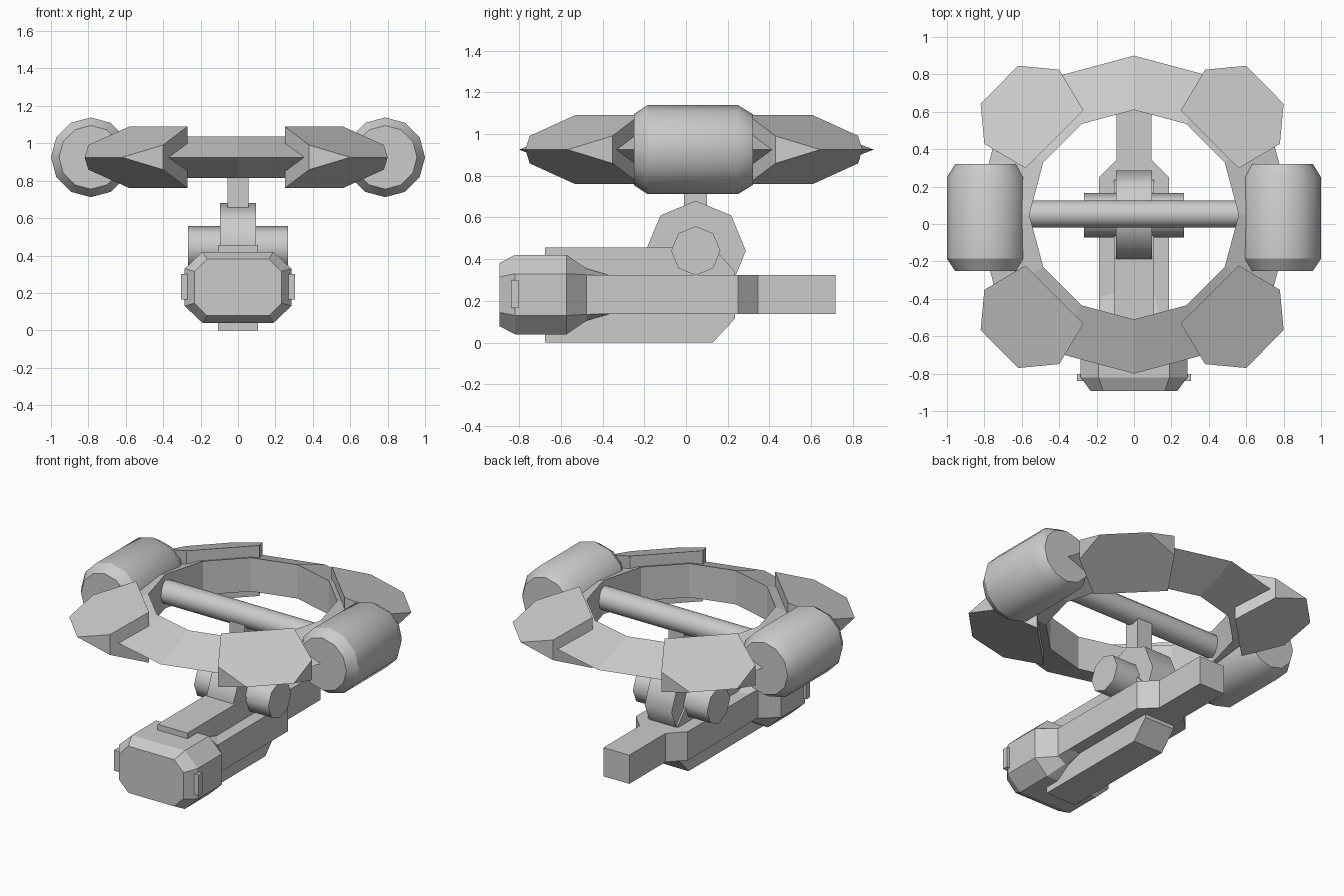
import bpy, bmesh, math
from mathutils import Vector, Matrix

if "Cube" in bpy.data.objects:
    bpy.data.objects.remove(bpy.data.objects["Cube"])

grey = bpy.data.materials.new("light grey")
grey.diffuse_color = (0.6, 0.6, 0.6, 1)
grey.use_nodes = True
grey.node_tree.nodes["Principled BSDF"].inputs["Base Color"].default_value = grey.diffuse_color
MID = 0.925          # height of the ring's sharp rim
CY = 0.05            # ring centre in y


def finish(name, bm, smooth=None):
    bmesh.ops.remove_doubles(bm, verts=bm.verts, dist=0.0005)
    bmesh.ops.recalc_face_normals(bm, faces=bm.faces)
    me = bpy.data.meshes.new(name)
    bm.to_mesh(me)
    bm.free()
    me.materials.append(grey)
    ob = bpy.data.objects.new(name, me)
    bpy.context.collection.objects.link(ob)
    if smooth:
        bpy.ops.object.select_all(action='DESELECT')
        ob.select_set(True)
        bpy.context.view_layer.objects.active = ob
        bpy.ops.object.shade_smooth_by_angle(angle=math.radians(smooth))
    return ob


def loft(name, rings, smooth=None):
    """Skin a list of equal-length point rings and cap both ends."""
    bm = bmesh.new()
    rows = [[bm.verts.new(p) for p in r] for r in rings]
    n = len(rows[0])
    for a, b in zip(rows, rows[1:]):
        for i in range(n):
            j = (i + 1) % n
            bm.faces.new((a[i], a[j], b[j], b[i]))
    bm.faces.new(rows[0])
    bm.faces.new(rows[-1])
    return finish(name, bm, smooth)


def box(name, x0, x1, y0, y1, z0, z1):
    return loft(name, [[(x0, y, z0), (x1, y, z0), (x1, y, z1), (x0, y, z1)] for y in (y0, y1)])


def drum(name, axis, centre, sides, stations, smooth):
    """Polygonal cylinder; stations are (offset along the axis, radius)."""
    c = Vector(centre)
    rings = []
    for t, r in stations:
        ring = []
        for i in range(sides):
            a = 2 * math.pi * i / sides
            u, w = r * math.cos(a), r * math.sin(a)
            ring.append(c + Vector((t, u, w) if axis == 'x' else (u, t, w)))
        rings.append(ring)
    return loft(name, rings, smooth)


# twelve-sided ring with a triangular section
bm = bmesh.new()
rows = []
for i in range(12):
    a = math.radians(30 * i)
    c, s = math.cos(a), math.sin(a)
    rows.append([bm.verts.new((r * c, CY + r * s, z))
                 for r, z in ((0.56, 0.815), (0.56, 1.035), (0.85, MID))])
for i in range(12):
    p, q = rows[i], rows[(i + 1) % 12]
    for k in range(3):
        m = (k + 1) % 3
        bm.faces.new((p[k], p[m], q[m], q[k]))
finish("ring", bm)

# four wedge pods on the diagonals, thick inside and sharp outside
POD = [(0.26, 0.57, 0.165), (0.39, 0.787, 0.066), (0.61, 0.808, 0),
       (0.81, 0.605, 0), (0.79, 0.39, 0.066), (0.57, 0.26, 0.165)]
for sx, side in ((-1, "left"), (1, "right")):
    for sy, end in ((-1, "front"), (1, "rear")):
        loft(f"{end}_{side}_pod",
             [[(sx * x - 0.01, 0.038 + sy * y, MID + k * h) for x, y, h in POD] for k in (-1, 1)])

    # chamfered side drum
    drum(f"{side}_drum", 'y', (sx * 0.787, 0.035, MID), 12,
         [(-0.285, 0.17), (-0.22, 0.213), (0.215, 0.213), (0.285, 0.17)], 32)

    # small plate on the side of the head
    box(f"{side}_head_plate", *sorted((sx * 0.27, sx * 0.305)), -0.84, -0.803, 0.165, 0.30)

# crossbar and hanging strut
drum("crossbar", 'x', (0, 0.053, MID), 12, [(-0.56, 0.073), (0.56, 0.073)], 40)
box("strut", -0.055, 0.055, -0.01, 0.10, 0.6, MID)

# pivot hub and pin
drum("pivot_hub", 'x', (0, 0.047, 0.44), 8, [(-0.097, 0.24), (0.097, 0.24)], 50)
drum("pivot_pin", 'x', (0, 0.047, 0.44), 8, [(-0.268, 0.118), (0.268, 0.118)], 50)

# main beam narrowing to the tail
loft("beam", [[(-w, y, 0.138), (w, y, 0.138), (w, y, 0.325), (-w, y, 0.325)]
              for w, y in ((0.187, -0.8), (0.187, 0.25), (0.093, 0.345), (0.093, 0.717))])

# central slab forming the top block and the keel
SLAB = [(-0.675, 0.0), (0.128, 0.0), (0.235, 0.115), (0.235, 0.34), (0.13, 0.457), (-0.675, 0.457)]
loft("centre_slab", [[(x, y, z) for y, z in SLAB] for x in (-0.108, 0.108)])

# eight-sided head: y, half width, flat half width, half height, flat half height
HEAD = [(-0.893, 0.232, 0.165, 0.152, 0.085), (-0.82, 0.285, 0.19, 0.19, 0.10),
        (-0.572, 0.285, 0.19, 0.19, 0.10), (-0.477, 0.187, 0.13, 0.125, 0.095),
        (-0.37, 0.18, 0.11, 0.094, 0.09)]
loft("head", [[(x, y, 0.23 + z) for x, z in
               ((w, f), (c, h), (-c, h), (-w, f), (-w, -f), (-c, -h), (c, -h), (w, -f))]
              for y, w, c, h, f in HEAD])
